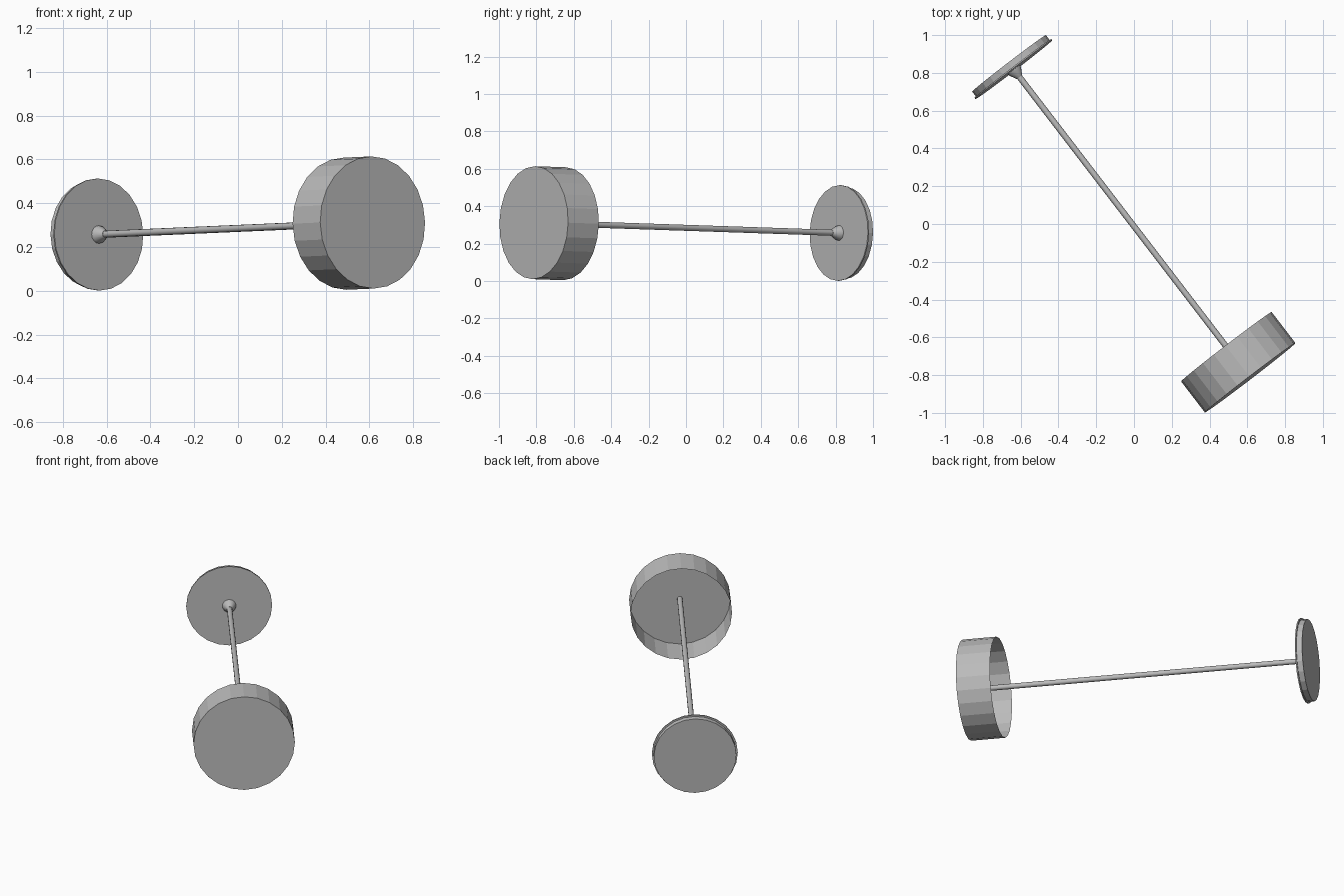
import bpy, bmesh, math
from mathutils import Vector

cube = bpy.data.objects.get("Cube")
if cube:
    bpy.data.objects.remove(cube, do_unlink=True)

# One plain grey material
grey = bpy.data.materials.new("plain_grey")
grey.use_nodes = True
colour = (0.5, 0.5, 0.5, 1)
grey.diffuse_color = colour
grey.node_tree.nodes["Principled BSDF"].inputs["Base Color"].default_value = colour

# Shared axle line, from the inner face of the small disc to the drum's outer face
START = Vector((-0.636, 0.817, 0.257))
END = Vector((0.615, -0.814, 0.312))
AXIS = (END - START).normalized()
LENGTH = (END - START).length
SIDE = AXIS.cross(Vector((0, 0, 1))).normalized()
UP = SIDE.cross(AXIS)


def lathe(name, profile, sides, cap_first=True, cap_last=True, smooth=False):
    """Turn (distance along axle, radius) pairs into a round part."""
    bm = bmesh.new()
    rings = []
    for t, r in profile:
        ring = []
        for i in range(sides):
            a = 2 * math.pi * i / sides
            ring.append(bm.verts.new(START + AXIS * t
                                     + (SIDE * math.sin(a) + UP * math.cos(a)) * r))
        rings.append(ring)
    for low, high in zip(rings, rings[1:]):
        for i in range(sides):
            j = (i + 1) % sides
            bm.faces.new((low[i], low[j], high[j], high[i]))
    if cap_first:
        bm.faces.new(rings[0][::-1])
    if cap_last:
        bm.faces.new(rings[-1])
    bmesh.ops.recalc_face_normals(bm, faces=bm.faces)
    mesh = bpy.data.meshes.new(name)
    bm.to_mesh(mesh)
    bm.free()
    mesh.materials.append(grey)
    obj = bpy.data.objects.new(name, mesh)
    bpy.context.collection.objects.link(obj)
    if smooth:
        bpy.ops.object.select_all(action='DESELECT')
        obj.select_set(True)
        bpy.context.view_layer.objects.active = obj
        bpy.ops.object.shade_smooth_by_angle(angle=math.radians(40))
    return obj


# Large drum, a thin shell open on the side facing the rod
lathe("drum", [(LENGTH - 0.207, 0.302), (LENGTH, 0.302)], 24, cap_first=False)

# Small disc with a slightly wider lip on its inner face
lathe("disc", [(-0.042, 0.246), (-0.008, 0.246), (-0.008, 0.256), (0, 0.256)], 24)

# Thin rod running through to the drum's outer face
lathe("rod", [(0, 0.016), (LENGTH - 0.002, 0.016)], 12, smooth=True)

# Flared collar where the rod meets the disc
lathe("collar", [(0, 0.041), (0.012, 0.038), (0.05, 0.017)], 16, smooth=True)
